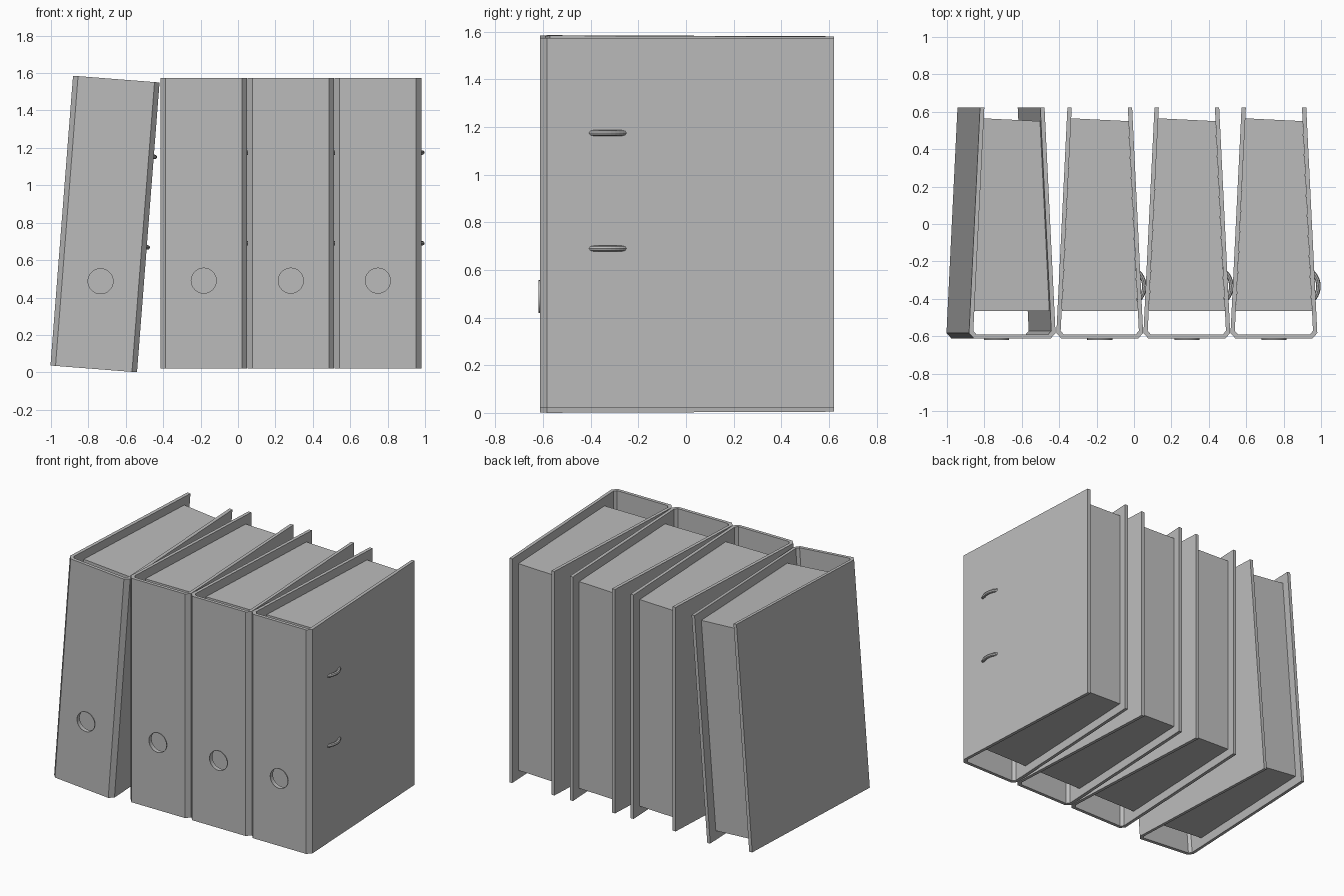
import bpy, bmesh, math
from mathutils import Matrix, Vector

cube = bpy.data.objects.get("Cube")
if cube:
    bpy.data.objects.remove(cube, do_unlink=True)

HALF_H = 0.777            # half height of a binder
FRONT, BACK = -0.613, 0.622
THICK = 0.023
HOLE_Z, HOLE_R = -0.307, 0.067

grey = bpy.data.materials.new("plain_grey")
grey.use_nodes = True
grey.diffuse_color = (0.5, 0.5, 0.5, 1)
grey.node_tree.nodes["Principled BSDF"].inputs["Base Color"].default_value = (0.5, 0.5, 0.5, 1)


def finish(bm, name):
    """Turn a bmesh into a grey mesh."""
    bmesh.ops.recalc_face_normals(bm, faces=bm.faces)
    mesh = bpy.data.meshes.new(name)
    bm.to_mesh(mesh)
    bm.free()
    mesh.materials.append(grey)
    return mesh


def prism(name, outline, half_height):
    """Extrude a plan outline upwards, centred on z = 0."""
    bm = bmesh.new()
    face = bm.faces.new([bm.verts.new((x, y, -half_height)) for x, y in outline])
    top = bmesh.ops.extrude_face_region(bm, geom=[face])["geom"]
    bmesh.ops.translate(bm, vec=(0, 0, 2 * half_height),
                        verts=[v for v in top if isinstance(v, bmesh.types.BMVert)])
    return finish(bm, name)


def tube(name, radius, y0, y1, capped):
    """Cylinder running along y at the finger hole."""
    bm = bmesh.new()
    bmesh.ops.create_cone(bm, cap_ends=capped, segments=32, radius1=radius,
                          radius2=radius, depth=y1 - y0,
                          matrix=Matrix.Translation((0, (y0 + y1) / 2, HOLE_Z))
                          @ Matrix.Rotation(math.pi / 2, 4, 'X'))
    return finish(bm, name)


def add(name, mesh, matrix=Matrix()):
    ob = bpy.data.objects.new(name, mesh)
    bpy.context.collection.objects.link(ob)
    ob.matrix_world = matrix
    return ob


# Folded cover: tapered U with chamfered spine corners
right_outer = [(0.205, FRONT), (0.232, FRONT + 0.03), (0.173, BACK)]
right_inner = [(0.173 - THICK, BACK), (0.232 - THICK, FRONT + 0.042), (0.193, FRONT + THICK)]
right_half = right_outer + right_inner
left_half = [(-x, y) for x, y in reversed(right_half)]
cover_mesh = prism("cover", right_half + left_half, HALF_H)

# Finger hole cut through the spine
source = add("cover_source", cover_mesh)
cutter = add("hole_cutter", tube("hole_cutter", HOLE_R, FRONT - 0.05, FRONT + 0.06, True))
cutter.hide_render = True
cut = source.modifiers.new("finger_hole", 'BOOLEAN')
cut.operation = 'DIFFERENCE'
cut.object = cutter
cut.solver = 'EXACT'
bpy.context.view_layer.update()
cover_mesh = bpy.data.meshes.new_from_object(
    source.evaluated_get(bpy.context.evaluated_depsgraph_get()))
for helper in (source, cutter):
    bpy.data.objects.remove(helper, do_unlink=True)

# Thin liner standing slightly proud of the hole
liner_mesh = tube("hole_liner", HOLE_R, FRONT - 0.007, FRONT + THICK, False)
for p in liner_mesh.polygons:
    p.use_smooth = True

# Paper block between the covers
paper_mesh = prism("paper", [(-0.203, -0.465), (0.203, -0.465),
                             (0.153, 0.55), (-0.153, 0.565)], HALF_H - 0.06)

# Metal ring pushing out through the cover
bpy.ops.mesh.primitive_torus_add(major_radius=0.106, minor_radius=0.012,
                                 major_segments=40, minor_segments=8)
ring_source = bpy.context.object
ring_mesh = ring_source.data
ring_mesh.materials.append(grey)
bpy.data.objects.remove(ring_source, do_unlink=True)

# Three upright binders and one leaning on them
tilt = math.radians(4.45)
places = [("leaning", -0.711, 0.793, tilt)]
places += [(n, -0.183 + 0.4655 * i, 0.797, 0)
           for i, n in enumerate(("first", "second", "third"))]
for label, x, z, angle in places:
    place = Matrix.Translation((x, 0, z)) @ Matrix.Rotation(angle, 4, 'Y')
    add(label + "_binder_cover", cover_mesh, place)
    add(label + "_binder_paper", paper_mesh, place)
    add(label + "_binder_hole_liner", liner_mesh, place)
    for part, height in (("upper", 0.378), ("lower", -0.107)):
        add(f"{label}_binder_{part}_ring", ring_mesh,
            place @ Matrix.Translation((0.132, -0.333, height)))
